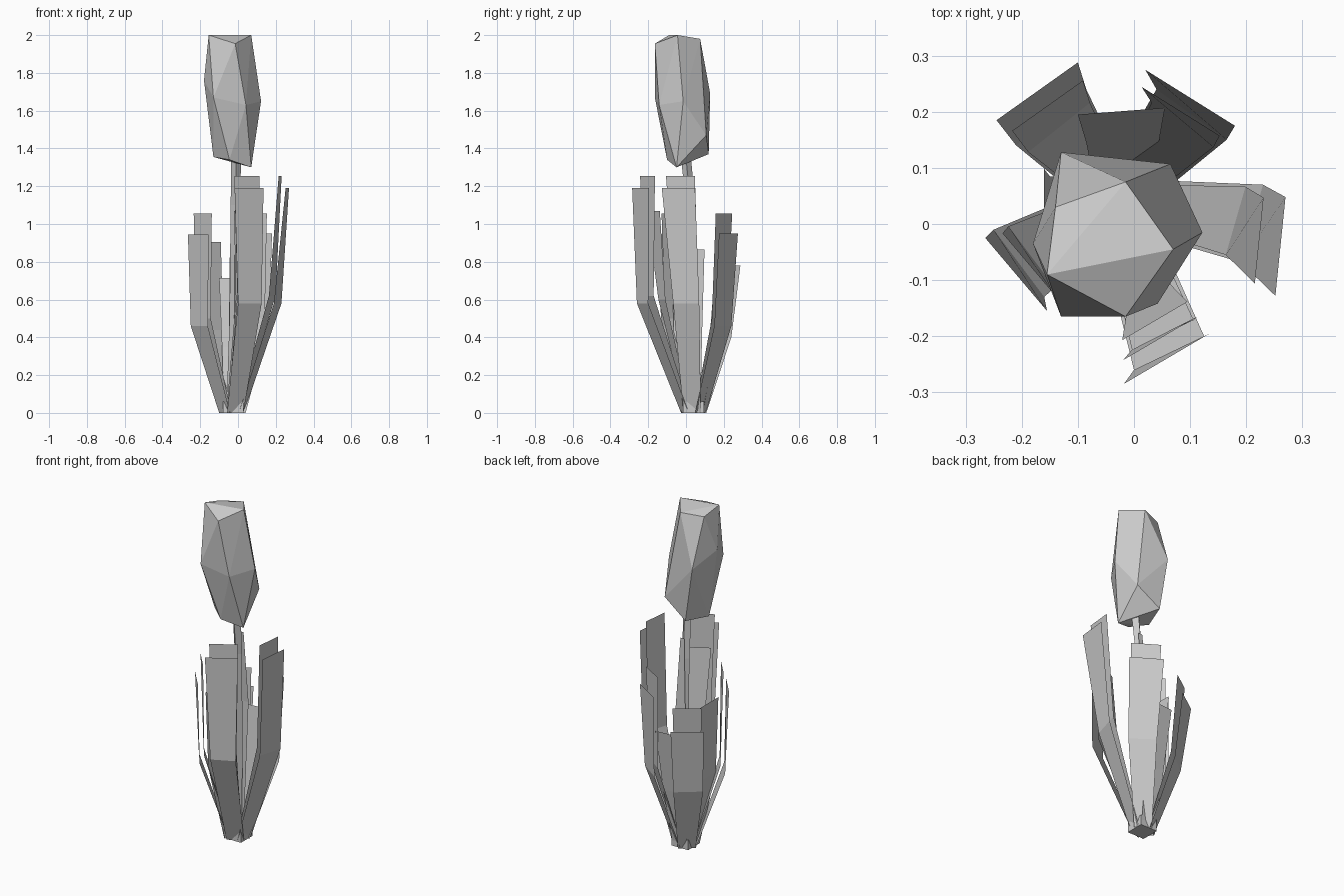
import bpy, bmesh
from mathutils import Matrix, Vector

cube = bpy.data.objects.get("Cube")
if cube:
    bpy.data.objects.remove(cube)

grey = bpy.data.materials.new("plain grey")
grey.use_nodes = True
grey.diffuse_color = (0.6, 0.6, 0.6, 1)
grey.node_tree.nodes["Principled BSDF"].inputs["Base Color"].default_value = (0.6, 0.6, 0.6, 1)

CROWN = Vector((-0.03, 0.04, 0))


def add_object(name, bm):
    mesh = bpy.data.meshes.new(name)
    bm.to_mesh(mesh)
    bm.free()
    mesh.materials.append(grey)
    obj = bpy.data.objects.new(name, mesh)
    bpy.context.collection.objects.link(obj)


def strip(name, edges):
    """Flat blade through successive edge pairs."""
    bm = bmesh.new()
    rows = [[bm.verts.new(p) for p in edge] for edge in edges]
    for low, high in zip(rows, rows[1:]):
        bm.faces.new((low[0], low[1], high[1], high[0]))
    add_object(name, bm)


def edge_at(pair, z, scale=1.0):
    return [CROWN + (Vector(p).to_3d() - CROWN) * scale + Vector((0, 0, z)) for p in pair]


def leaf(name, knee, knee_z, tip, tip_z, inner_z=None):
    # Foot of the leaf sits on the crown, parallel to the knee
    a, b = (Vector(p).to_3d() for p in knee)
    along = (b - a).normalized() * 0.048
    out = ((a + b) / 2 - CROWN).normalized() * 0.048
    foot = [CROWN + out - along, CROWN + out + along]
    strip(name + "_outer", [foot, edge_at(knee, knee_z), edge_at(tip, tip_z)])
    if inner_z:
        inner_foot = edge_at(foot, 0.02, 0.8)
        strip(name + "_inner", [inner_foot, edge_at(knee, knee_z + 0.04, 0.88),
                                edge_at(tip, inner_z, 0.87)])


# Five large leaves in a ring, each an outer blade with a taller inner blade
front_knee = [(0, -0.26), (0.125, -0.2)]
front_tip = [(-0.018, -0.285), (0.135, -0.195)]
leaf("front_leaf", front_knee, 0.58, front_tip, 1.19, 1.255)
leaf("left_leaf", [(0.19, -0.068), (0.23, 0.07)], 0.58,
     [(0.252, -0.128), (0.27, 0.048)], 1.19, 1.255)
leaf("back_left_leaf", [(0.165, 0.15), (0.04, 0.24)], 0.46,
     [(0.18, 0.175), (0.02, 0.275)], 0.95, 1.055)
leaf("back_right_leaf", [(-0.085, 0.24), (-0.21, 0.14)], 0.4,
     [(-0.1, 0.288), (-0.245, 0.185)], 0.78, 0.905)
leaf("right_leaf", [(-0.25, -0.01), (-0.16, -0.13)], 0.46,
     [(-0.265, -0.025), (-0.155, -0.155)], 0.945, 1.055)

# Third blade nested inside the front leaf
strip("front_leaf_core", [[(-0.06, 0, 0.02), (0.01, 0.02, 0.02)],
                          edge_at(front_knee, 0.6, 0.62), edge_at(front_tip, 1.07, 0.76)])

# Two single short leaves between them
leaf("short_back_leaf", [(0.045, 0.15), (-0.085, 0.145)], 0.35,
     [(0.055, 0.207), (-0.1, 0.195)], 0.715)
leaf("short_right_leaf", [(-0.15, 0.085), (-0.15, -0.065)], 0.42,
     [(-0.16, 0.098), (-0.16, -0.075)], 0.865)

# Narrow pointed blade behind the stem
strip("stem_blade", [[(-0.05, 0.05, 0), (0, 0.05, 0)],
                     [(-0.045, 0.07, 0.8), (0.02, 0.07, 0.8)],
                     [(-0.02, 0.045, 1.22), (0.005, 0.045, 1.22)]])

# Closed block the leaves grow from
bm = bmesh.new()
bmesh.ops.create_cube(bm, size=1, matrix=Matrix.Translation((-0.025, 0.04, 0.03))
                      @ Matrix.Diagonal((0.11, 0.11, 0.06, 1)))
add_object("crown_block", bm)

# Stem: square tube with a slight bend
bm = bmesh.new()
rings = []
for x, y, z, r in [(-0.03, 0.035, 0.05, 0.03), (-0.02, 0.035, 0.5, 0.025),
                   (-0.015, 0.025, 1.1, 0.024), (-0.008, -0.005, 1.4, 0.027)]:
    rings.append([bm.verts.new((x + dx * r, y + dy * r, z))
                  for dx, dy in ((1, 0), (0, 1), (-1, 0), (0, -1))])
for low, high in zip(rings, rings[1:]):
    for i in range(4):
        j = (i + 1) % 4
        bm.faces.new((low[i], low[j], high[j], high[i]))
add_object("stem", bm)

# Faceted bud on top
bm = bmesh.new()
for p in [(-0.155, -0.09, 2.0), (0.07, -0.045, 2.0), (-0.015, 0.075, 1.98),
          (-0.14, 0.03, 1.97), (-0.015, -0.165, 1.955),
          (0.122, -0.015, 1.65), (0.042, -0.142, 1.63), (-0.13, -0.165, 1.67),
          (-0.18, -0.035, 1.76), (-0.13, 0.128, 1.69), (0.065, 0.107, 1.47),
          (0.07, -0.05, 1.3), (-0.045, -0.1, 1.34), (-0.13, -0.03, 1.355),
          (-0.08, 0.12, 1.37)]:
    bm.verts.new(p)
bmesh.ops.convex_hull(bm, input=bm.verts[:])
bmesh.ops.delete(bm, geom=[v for v in bm.verts if not v.link_faces], context="VERTS")
bmesh.ops.recalc_face_normals(bm, faces=bm.faces[:])
add_object("bud", bm)
